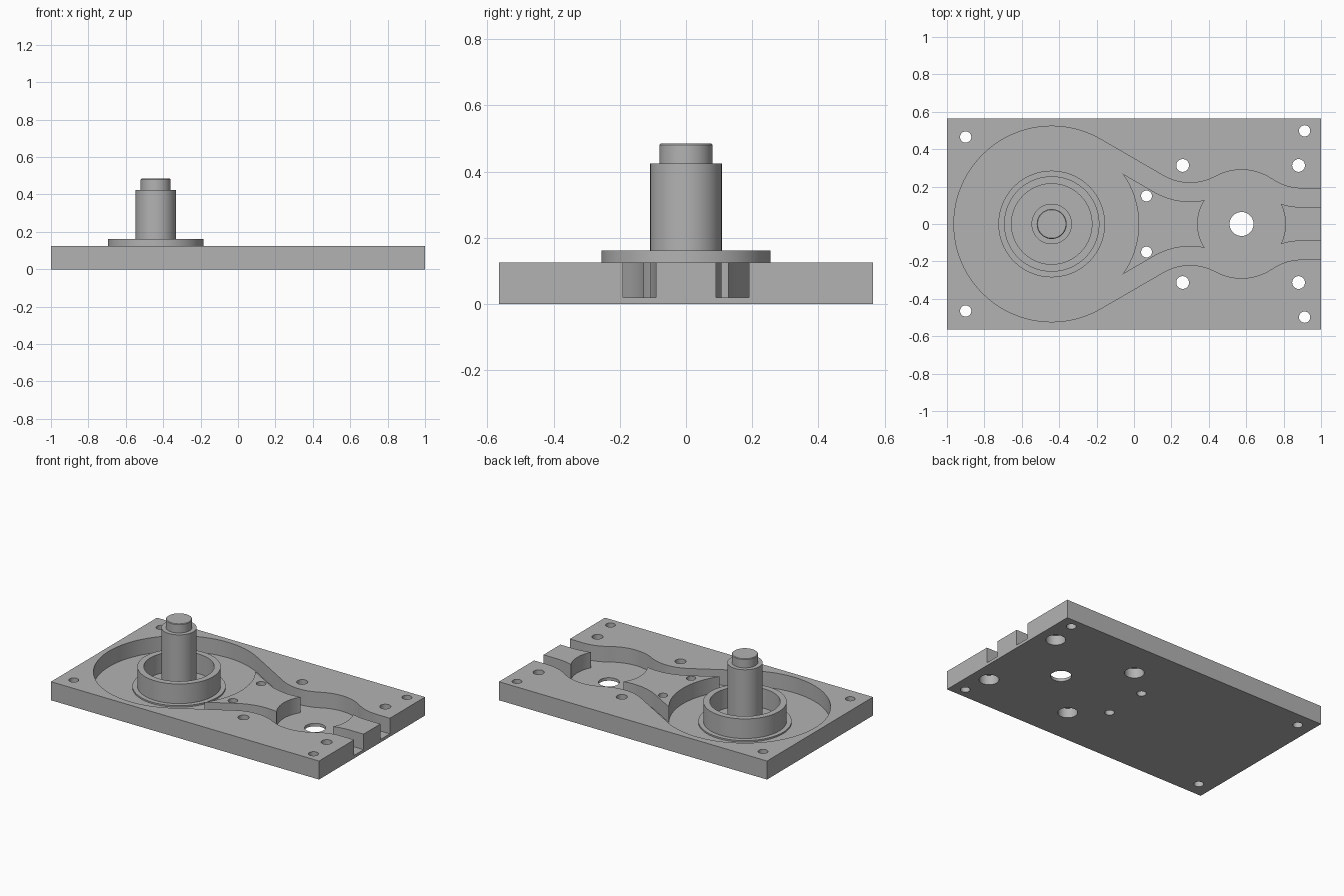
import bpy, bmesh
from math import radians, sin, cos

cube = bpy.data.objects.get("Cube")
if cube:
    bpy.data.objects.remove(cube, do_unlink=True)

HUB, PORT = (-0.44, 0), (0.575, 0)      # large and small chamber centres
NECK, EXIT = (0.30, 0.505), (0.90, 0.475)  # centres of the wavy wall curves
THICK, FLOOR = 0.125, 0.02

grey = bpy.data.materials.new("machined_grey")
grey.use_nodes = True
grey.diffuse_color = (0.45, 0.45, 0.45, 1)
grey.node_tree.nodes["Principled BSDF"].inputs["Base Color"].default_value = grey.diffuse_color


def arc(centre, r, a, b):
    n = max(4, int(abs(b - a) / 3))
    angles = [radians(a + (b - a) * i / n) for i in range(n + 1)]
    return [(centre[0] + r * cos(t), centre[1] + r * sin(t)) for t in angles]


def mirrored(half):
    return half + [(x, -y) for x, y in reversed(half) if y > 0.0001]


def finish(name, bm):
    bmesh.ops.recalc_face_normals(bm, faces=bm.faces)
    mesh = bpy.data.meshes.new(name)
    bm.to_mesh(mesh)
    bm.free()
    mesh.materials.append(grey)
    ob = bpy.data.objects.new(name, mesh)
    bpy.context.collection.objects.link(ob)
    return ob


def prism(name, points, z0, z1):
    bm = bmesh.new()
    face = bm.faces.new([bm.verts.new((x, y, z0)) for x, y in points])
    top = bmesh.ops.extrude_face_region(bm, geom=[face])["geom"]
    bmesh.ops.translate(bm, vec=(0, 0, z1 - z0),
                        verts=[v for v in top if isinstance(v, bmesh.types.BMVert)])
    return finish(name, bm)


def disc(name, centre, r, z0, z1):
    return prism(name, arc(centre, r, 0, 360)[:-1], z0, z1)


def lathe(name, profile, centre, steps=96):
    bm = bmesh.new()
    verts = [bm.verts.new((centre[0] + r, centre[1], z)) for r, z in profile]
    edges = [bm.edges.new(pair) for pair in zip(verts, verts[1:])]
    bmesh.ops.spin(bm, geom=verts + edges, cent=(*centre, 0), axis=(0, 0, 1),
                   angle=radians(360), steps=steps)
    bmesh.ops.remove_doubles(bm, verts=bm.verts, dist=0.0001)
    return finish(name, bm)


def cut(target, cutters):
    for c in cutters:
        mod = target.modifiers.new("cut", "BOOLEAN")
        mod.operation, mod.solver, mod.object = "DIFFERENCE", "EXACT", c
    bpy.context.view_layer.update()
    evaluated = target.evaluated_get(bpy.context.evaluated_depsgraph_get())
    mesh = bpy.data.meshes.new_from_object(evaluated)
    target.modifiers.clear()
    target.data = mesh
    for c in cutters:
        bpy.data.objects.remove(c, do_unlink=True)


# Chamber outline and the two islands left standing inside it
chamber = prism("chamber_cutter", mirrored(
    arc(HUB, 0.523, 180, 59.9) + arc(NECK, 0.285, 239.9, 298.6)
    + arc(PORT, 0.29, 118.6, 55.6) + arc(EXIT, 0.285, 235.6, 270)
    + [(1.1, 0.19)]), FLOOR, 0.3)
middle_island = prism("middle_island_cutter", mirrored(
    arc(HUB, 0.465, 0, 35.4) + arc(NECK, 0.385, 239.9, 281.5)
    + arc(PORT, 0.235, 147, 180)), -0.1, 0.4)
end_island = prism("end_island_cutter", mirrored(
    arc(PORT, 0.235, 0, 27) + arc(EXIT, 0.385, 252.5, 270)
    + [(1.2, 0.09)]), -0.1, 0.4)
cut(chamber, [middle_island, end_island])

# Base plate with chamber, through holes and underside counterbores
plate = prism("base_plate", [(-1, -0.565), (1, -0.565), (1, 0.565), (-1, 0.565)], 0, THICK)
cutters = [chamber, disc("port_hole", PORT, 0.064, -0.1, 0.2)]
for s in (-1, 1):
    for x, y, r in ((-0.9, 0.465, 0.03), (0.912, 0.498, 0.03), (0.067, 0.15, 0.029),
                    (0.26, 0.313, 0.034), (0.88, 0.313, 0.034)):
        cutters.append(disc("screw_hole", (x, s * y), r, -0.1, 0.2))
        if r > 0.032:
            cutters.append(disc("counterbore", (x, s * y), 0.06, -0.1, 0.065))
cut(plate, cutters)

# Hub: raised pad, collar, shaft and stepped pin turned as one piece
hub = lathe("hub_and_shaft", [
    (0, 0.015), (0.285, 0.015), (0.285, 0.03), (0.255, 0.03), (0.255, 0.162),
    (0.215, 0.162), (0.215, 0.03), (0.108, 0.03), (0.108, 0.425), (0.08, 0.425),
    (0.08, 0.481), (0.076, 0.485), (0, 0.485)], HUB)

for ob in (plate, hub):
    bpy.ops.object.select_all(action="DESELECT")
    ob.select_set(True)
    bpy.context.view_layer.objects.active = ob
    bpy.ops.object.shade_smooth_by_angle(angle=radians(30))
